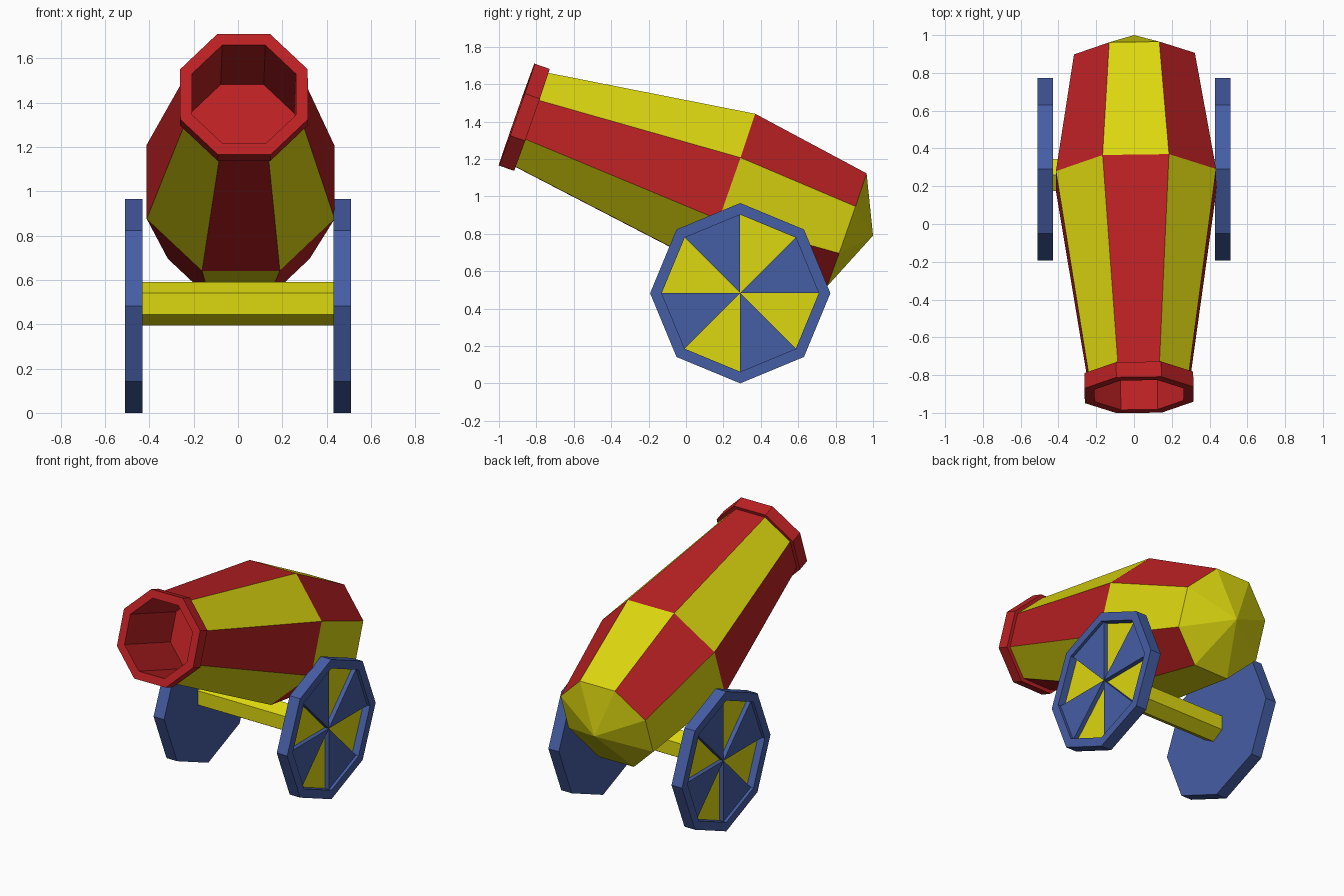
import bpy, bmesh
from math import cos, sin, pi
from mathutils import Vector, Matrix

if "Cube" in bpy.data.objects:
    bpy.data.objects.remove(bpy.data.objects["Cube"])


def material(name, rgb):
    m = bpy.data.materials.new(name)
    m.diffuse_color = (*rgb, 1)
    m.use_nodes = True
    m.node_tree.nodes["Principled BSDF"].inputs["Base Color"].default_value = m.diffuse_color
    return m


RED = material("red", (0.50, 0.015, 0.017))
YELLOW = material("yellow", (0.72, 0.68, 0.005))
BLUE = material("blue", (0.06, 0.11, 0.37))


def finish(name, bm, mats):
    bmesh.ops.recalc_face_normals(bm, faces=bm.faces)
    mesh = bpy.data.meshes.new(name)
    bm.to_mesh(mesh)
    bm.free()
    for m in mats:
        mesh.materials.append(m)
    ob = bpy.data.objects.new(name, mesh)
    bpy.context.collection.objects.link(ob)
    return ob


# Barrel frame: axis runs from the muzzle centre back and down
MUZZLE = Vector((0.027, -0.905, 1.437))
AXIS = Vector((-0.013, 0.944, -0.33)).normalized()
SIDE = Vector((0, 0, 1)).cross(AXIS).normalized() * -1
UP = SIDE.cross(AXIS).normalized()


def ring(bm, t, apothem):
    r = apothem / cos(pi / 8)
    return [bm.verts.new(MUZZLE + AXIS * t
                         + SIDE * r * cos(pi / 8 + k * pi / 4)
                         + UP * r * sin(pi / 8 + k * pi / 4)) for k in range(8)]


def bridge(bm, a, b, mat=lambda k: 0):
    n = len(a)
    for k in range(n):
        f = bm.faces.new((a[k], a[(k + 1) % n], b[(k + 1) % n], b[k]))
        f.material_index = mat(k)


# Barrel: two checkered bands and a pointed yellow cap (even k = diagonal panel)
bm = bmesh.new()
front, middle, back = ring(bm, 0.08, 0.265), ring(bm, 1.2, 0.424), ring(bm, 1.868, 0.32)
bridge(bm, front, middle, lambda k: 1 - k % 2)
bridge(bm, middle, back, lambda k: k % 2)
tip = bm.verts.new((0, 1.0, 0.79))
for k in range(8):
    bm.faces.new((back[k], back[(k + 1) % 8], tip)).material_index = 1
# panels 0,2,4,6 of this ring are the diagonals
finish("barrel", bm, [RED, YELLOW])

# Muzzle band with the hollow bore
bm = bmesh.new()
rings = [ring(bm, t, a) for t, a in
         ((0.54, 0.235), (0, 0.235), (0, 0.288), (0.085, 0.288), (0.085, 0.26))]
for a, b in zip(rings, rings[1:]):
    bridge(bm, a, b)
bm.faces.new(rings[0])
muzzle = finish("muzzle", bm, [RED])
# open shell: make sure the front rim faces outward
front_face = min(muzzle.data.polygons, key=lambda p: (p.center - MUZZLE).dot(AXIS)
                 + p.normal.cross(AXIS).length)
if front_face.normal.dot(AXIS) > 0 and (front_face.center - MUZZLE).dot(AXIS) < 0.01:
    muzzle.data.flip_normals()

# Axle: six-sided rod
bm = bmesh.new()
bmesh.ops.create_cone(bm, cap_ends=True, segments=6, radius1=0.0975, radius2=0.0975, depth=0.88)
ys = max(v.co.y for v in bm.verts)
if ys < 0.09:
    bmesh.ops.rotate(bm, verts=bm.verts, matrix=Matrix.Rotation(pi / 6, 3, 'Z'))
bmesh.ops.rotate(bm, verts=bm.verts, matrix=Matrix.Rotation(pi / 2, 3, 'Z'))
bmesh.ops.rotate(bm, verts=bm.verts, matrix=Matrix.Rotation(pi / 2, 3, 'Y'))
bmesh.ops.translate(bm, verts=bm.verts, vec=(0, 0.26, 0.4925))
axle = finish("axle", bm, [YELLOW])
if max(v.co.z for v in axle.data.vertices) < 0.58:
    c = Matrix.Translation((0, 0.26, 0.4925))
    axle.data.transform(c @ Matrix.Rotation(pi / 6, 4, 'X') @ c.inverted())


# Wheels: raised rim with wedges of alternating colour and depth
def wheel(name, turn):
    bm = bmesh.new()

    def loop(x, r):
        return [bm.verts.new((x, r * cos(k * pi / 4), r * sin(k * pi / 4))) for k in range(8)]

    back, outer, inner, base = loop(0.43, 0.482), loop(0.51, 0.482), loop(0.51, 0.42), loop(0.44, 0.42)
    bridge(bm, back, outer)
    bridge(bm, outer, inner)
    bridge(bm, inner, base)
    bm.faces.new(back)
    bm.faces.new(base)
    for k in range(8):
        x = 0.49 if k % 2 == 0 else 0.46
        corners = [(0, 0)] + [(0.42 * cos(j * pi / 4), 0.42 * sin(j * pi / 4)) for j in (k, k + 1)]
        top = [bm.verts.new((x, y, z)) for y, z in corners]
        low = [bm.verts.new((0.44, y, z)) for y, z in corners]
        bridge(bm, low, top, lambda i: k % 2)
        bm.faces.new(top).material_index = k % 2
        bm.faces.new(low[::-1]).material_index = k % 2
    bm.transform(Matrix.Translation((0, 0.29, 0.482)) @ Matrix.Rotation(turn, 4, 'Z'))
    finish(name, bm, [BLUE, YELLOW])


wheel("right_wheel", 0)
wheel("left_wheel", pi)
